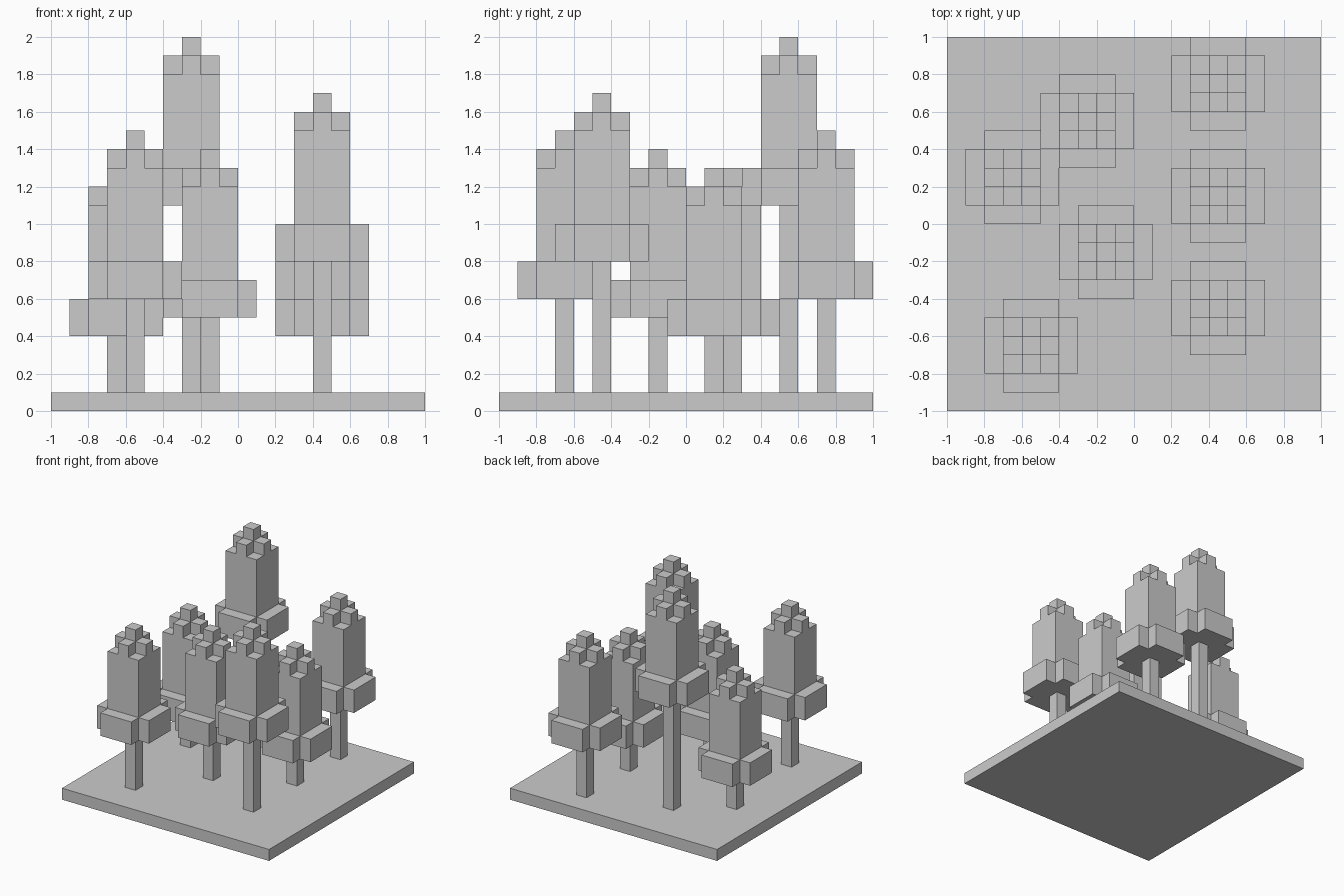
import bpy, bmesh
from mathutils import Vector

if "Cube" in bpy.data.objects:
    bpy.data.objects.remove(bpy.data.objects["Cube"])

U = 0.1  # block size


def add_object(name, bm, location=(0, 0, 0)):
    mesh = bpy.data.meshes.new(name)
    bm.to_mesh(mesh)
    bm.free()
    obj = bpy.data.objects.new(name, mesh)
    obj.location = location
    bpy.context.collection.objects.link(obj)
    return obj


def block(name, size, location, capped=True):
    """Box standing on its location; uncapped ones lose top and bottom."""
    bm = bmesh.new()
    bmesh.ops.create_cube(bm, size=1)
    for v in bm.verts:
        v.co = Vector((v.co.x * size[0], v.co.y * size[1], (v.co.z + 0.5) * size[2]))
    bm.normal_update()
    if not capped:
        caps = [f for f in bm.faces if abs(f.normal.z) > 0.9]
        bmesh.ops.delete(bm, geom=caps, context='FACES_ONLY')
    return add_object(name, bm, location)


def layer(k):
    """Cells of canopy layer k: wide cross, square column, small cross, tip."""
    r = range(-2, 3)
    if k < 2:
        return [(x, y, k) for x in r for y in r if abs(x) + abs(y) < 4]
    if k < 7:
        return [(x, y, k) for x in r for y in r if max(abs(x), abs(y)) < 2]
    return [(x, y, k) for x in r for y in r if abs(x) + abs(y) < 9 - k]


def canopy_mesh():
    """Only the exposed sides of the blocks, merged into large flat faces."""
    cells = {c for k in range(9) for c in layer(k)}
    bm = bmesh.new()
    for c in cells:
        for axis in range(3):
            for sign in (-1, 1):
                n = [0, 0, 0]
                n[axis] = sign
                if tuple(a + b for a, b in zip(c, n)) in cells:
                    continue
                n = Vector(n)
                u = Vector((n.y, n.z, n.x))
                w = n.cross(u)
                mid = Vector(c) + Vector((0, 0, 0.5)) + n / 2
                bm.faces.new([bm.verts.new((mid + (u * a + w * b) / 2) * U)
                              for a, b in ((-1, -1), (1, -1), (1, 1), (-1, 1))])
    bmesh.ops.remove_doubles(bm, verts=bm.verts, dist=0.001)
    bmesh.ops.dissolve_limit(bm, angle_limit=0.01, verts=bm.verts, edges=bm.edges)
    return bm


# Ground slab
block("ground_slab", (2, 2, U), (0, 0, 0))

# Trees: x, y, height of the canopy underside
trees = [
    (0.45, 0.75, 0.6),
    (0.45, 0.15, 0.4),
    (0.45, -0.45, 0.8),
    (-0.15, -0.15, 0.5),
    (-0.25, 0.55, 1.1),
    (-0.65, 0.25, 0.4),
    (-0.55, -0.65, 0.6),
]
for i, (x, y, base) in enumerate(trees, 1):
    block(f"trunk_{i}", (U, U, base - U), (x, y, U), capped=False)
    add_object(f"canopy_{i}", canopy_mesh(), (x, y, base))
